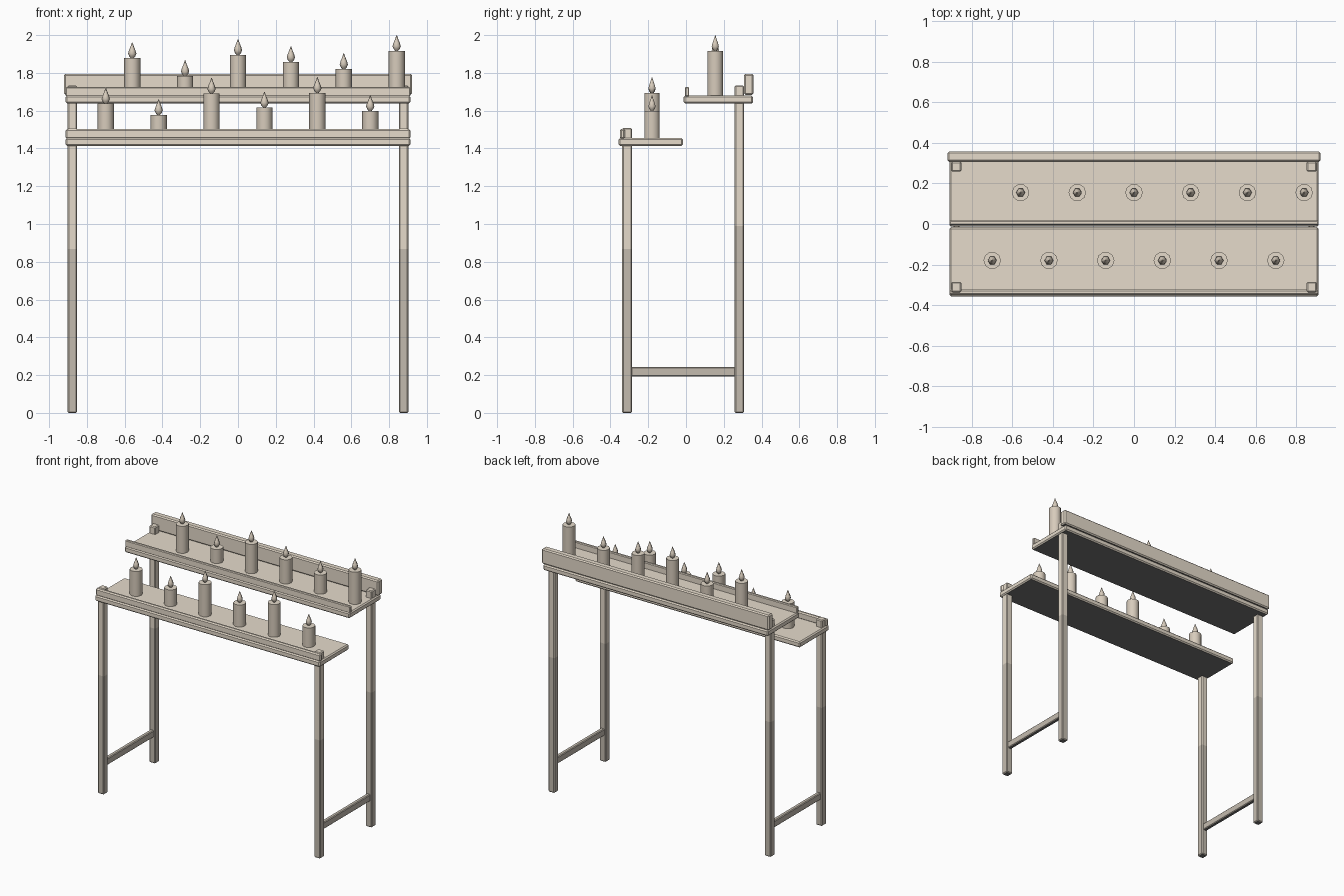
import bpy, bmesh, math

if "Cube" in bpy.data.objects:
    bpy.data.objects.remove(bpy.data.objects["Cube"])


def material(name, rgb):
    m = bpy.data.materials.new(name)
    m.diffuse_color = (*rgb, 1)
    m.use_nodes = True
    m.node_tree.nodes["Principled BSDF"].inputs["Base Color"].default_value = m.diffuse_color
    return m


PALE = material("pale wood", (0.79, 0.71, 0.60))
DARK = material("weathered wood", (0.55, 0.50, 0.43))
UNDER = material("dark underside", (0.17, 0.17, 0.17))
WAX = material("candle wax", (0.68, 0.60, 0.50))


def finish(name, bm, mats):
    me = bpy.data.meshes.new(name)
    bm.to_mesh(me)
    bm.free()
    for m in mats:
        me.materials.append(m)
    ob = bpy.data.objects.new(name, me)
    bpy.context.collection.objects.link(ob)
    return ob


def board(name, x, y, z, bevel=0.008, mat=PALE, split=None):
    """Chamfered box from (min, max) ranges; dark bottom, weathered below split."""
    bm = bmesh.new()
    bmesh.ops.create_cube(bm, size=1)
    for v in bm.verts:
        v.co = [(r[0] + r[1]) / 2 + c * (r[1] - r[0]) for r, c in zip((x, y, z), v.co)]
    bmesh.ops.bevel(bm, geom=bm.edges[:], offset=bevel, segments=1, affect='EDGES')
    if split:
        bmesh.ops.bisect_plane(bm, geom=bm.verts[:] + bm.edges[:] + bm.faces[:],
                               plane_co=(0, 0, split), plane_no=(0, 0, 1))
    bm.normal_update()
    for f in bm.faces:
        if f.normal.z < -0.9:
            f.material_index = 2
        elif split and f.calc_center_median().z < split:
            f.material_index = 1
    return finish(name, bm, [mat, DARK, UNDER])


def turned(name, loc, profile, sides):
    """Lathe a (radius, height) profile around z; smooth sides, pale flat top."""
    bm = bmesh.new()
    rings = []
    for r, h in profile:
        rings.append([bm.verts.new((loc[0] + r * math.cos(2 * math.pi * i / sides),
                                    loc[1] + r * math.sin(2 * math.pi * i / sides),
                                    loc[2] + h)) for i in range(sides)])
    for a, b in zip(rings, rings[1:]):
        for i in range(sides):
            j = (i + 1) % sides
            bm.faces.new((a[i], a[j], b[j], b[i])).smooth = True
    bm.faces.new(rings[0][::-1])
    bm.faces.new(rings[-1]).material_index = 1
    for ring in (rings[0], rings[-1]):
        for i in range(sides):
            bm.edges.get((ring[i], ring[i - 1])).smooth = False
    return finish(name, bm, [WAX, PALE])


# Legs and low side braces
for side, sx in (("left", -1), ("right", 1)):
    lx = sorted((sx * 0.852, sx * 0.902))
    board(side + "_front_leg", lx, (-0.338, -0.286), (0, 1.508), 0.006, split=0.868)
    board(side + "_rear_leg", lx, (0.258, 0.308), (0, 1.733), 0.006, split=0.99)
    bx = sorted((sx * 0.862, sx * 0.892))
    board(side + "_brace", bx, (-0.29, 0.262), (0.193, 0.243), 0.005, DARK)

# Shelves, front lips and back board
WIDE = (-0.912, 0.912)
board("lower_shelf", WIDE, (-0.357, -0.016), (1.413, 1.455))
board("lower_lip", WIDE, (-0.35, -0.322), (1.45, 1.503))
board("upper_shelf", WIDE, (-0.012, 0.355), (1.638, 1.68))
board("upper_lip", WIDE, (-0.006, 0.017), (1.675, 1.725), 0.005)
board("back_board", (-0.921, 0.921), (0.307, 0.358), (1.684, 1.795))

# Candles with teardrop flames
FLAME = [(0.005, -0.002), (0.016, 0.010), (0.022, 0.025), (0.017, 0.042), (0.008, 0.064), (0.001, 0.084)]
rows = (("lower", -0.70, -0.18, 1.45, (1.637, 1.577, 1.69, 1.616, 1.694, 1.598)),
        ("upper", -0.56, 0.155, 1.675, (1.878, 1.783, 1.895, 1.857, 1.82, 1.916)))
for row, x0, y, base, tops in rows:
    for i, top in enumerate(tops):
        x = x0 + 0.28 * i
        turned(f"{row}_candle_{i + 1}", (x, y, 0), [(0.043, base), (0.043, top)], 10)
        turned(f"{row}_flame_{i + 1}", (x, y, top), FLAME, 6)
